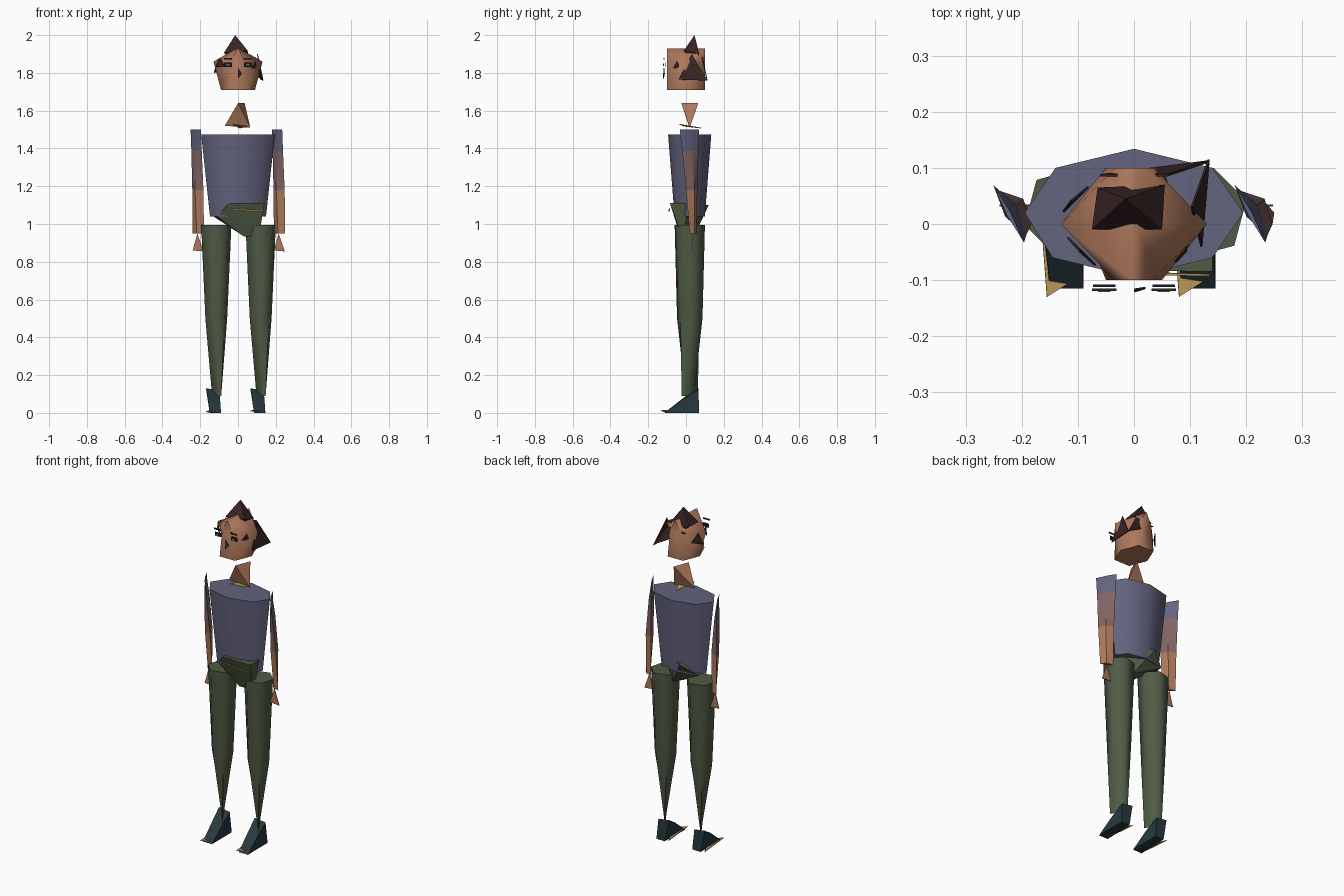
import bpy, bmesh, math
from mathutils import Vector

cube = bpy.data.objects.get("Cube")
if cube:
    bpy.data.objects.remove(cube, do_unlink=True)


def material(name, r, g, b):
    m = bpy.data.materials.new(name)
    m.use_nodes = True
    m.diffuse_color = (r, g, b, 1)
    node = m.node_tree.nodes["Principled BSDF"]
    node.inputs["Base Color"].default_value = (r, g, b, 1)
    node.inputs["Roughness"].default_value = 0.8
    return m


SKIN = material("skin", .42, .19, .105)
SHIRT = material("shirt blue", .125, .125, .21)
CUFF = material("sleeve mauve", .23, .13, .13)
PANTS = material("trouser green", .08, .105, .06)
HAIR = material("hair brown", .04, .018, .018)
SHOE = material("shoe navy", .02, .04, .048)
GOLD = material("gold trim", .5, .32, .1)
IRIS = material("iris teal", .08, .17, .18)
DARK = material("eye black", .012, .01, .01)


def finish(name, bm, mats, smooth):
    bmesh.ops.recalc_face_normals(bm, faces=bm.faces)
    mesh = bpy.data.meshes.new(name)
    bm.to_mesh(mesh)
    bm.free()
    for m in mats:
        mesh.materials.append(m)
    ob = bpy.data.objects.new(name, mesh)
    bpy.context.collection.objects.link(ob)
    if smooth:
        bpy.ops.object.select_all(action="DESELECT")
        ob.select_set(True)
        bpy.context.view_layer.objects.active = ob
        bpy.ops.object.shade_smooth_by_angle(angle=math.radians(smooth))
    return ob


def loft(name, rings, mats, smooth=55):
    """Skin between rings of equal length; the ends are capped."""
    bm = bmesh.new()
    rows = [[bm.verts.new(p) for p in ring] for ring in rings]
    n = len(rows[0])
    for level, (a, b) in enumerate(zip(rows, rows[1:])):
        for i in range(n):
            j = (i + 1) % n
            f = bm.faces.new((a[i], a[j], b[j], b[i]))
            f.material_index = min(level, len(mats) - 1)
    bm.faces.new(rows[0])
    bm.faces.new(rows[-1]).material_index = len(mats) - 1
    bmesh.ops.remove_doubles(bm, verts=bm.verts, dist=.0005)
    return finish(name, bm, mats, smooth)


def hull(name, points, mats, smooth=0):
    bm = bmesh.new()
    for p in points:
        bm.verts.new(p)
    res = bmesh.ops.convex_hull(bm, input=bm.verts)
    loose = [g for g in res["geom_interior"] if isinstance(g, bmesh.types.BMVert)]
    bmesh.ops.delete(bm, geom=loose, context="VERTS")
    return finish(name, bm, mats, smooth)


def plate(name, points, mat):
    bm = bmesh.new()
    bm.faces.new([bm.verts.new(p) for p in points])
    ob = finish(name, bm, [mat], 0)
    ob.modifiers.new("thickness", "SOLIDIFY").thickness = .004
    return ob


def ring(outline, z, dx=0):
    return [(x + dx, y, z) for x, y in outline]


def hexagon(half, end, depth):
    return [(-half, 0), (-end, -depth), (end, -depth),
            (half, 0), (end, depth), (-end, depth)]


# Head with a ridged crown, and the wedge-shaped neck
loft("head", [ring(hexagon(.09, .05, .1), 1.71),
              ring(hexagon(.13, .035, .1), 1.86),
              ring(hexagon(.006, .004, .1), 1.93)], [SKIN], 70)
hull("neck", [(0, -.025, 1.64), (.035, .065, 1.64),
              (-.07, .015, 1.52), (.065, .02, 1.51)], [SKIN])
plate("collar", [(-.03, -.035, 1.53), (.05, -.01, 1.52), (.01, .08, 1.51)], GOLD)

# Hair: crown spike, side lock and temple patches
hull("hair_crown", [(-.015, .045, 2), (-.065, .065, 1.9), (-.075, -.01, 1.905),
                    (.05, -.01, 1.92), (.055, .07, 1.9), (.03, .04, 1.83)], [HAIR])
plate("hair_lock", [(.135, .115, 1.76), (.122, -.04, 1.765), (.105, .03, 1.9)], HAIR)
plate("hair_back", [(-.06, .085, 1.87), (.06, .085, 1.88), (.135, .11, 1.76)], HAIR)
plate("temple_left", [(.1, -.03, 1.82), (.075, -.07, 1.825), (.094, -.05, 1.86)], HAIR)
plate("temple_right", [(-.12, -.025, 1.83), (-.07, -.075, 1.83), (-.098, -.05, 1.88)], HAIR)
plate("temple_rear", [(-.125, .02, 1.8), (-.08, .065, 1.81), (-.11, .04, 1.87)], HAIR)


# Face details float just ahead of the head
def rectangle(name, x, z, w, h, y, mat):
    plate(name, [(x - w, y, z - h), (x + w, y, z - h),
                 (x + w, y, z + h), (x - w, y, z + h)], mat)


for side, sx in (("left", 1), ("right", -1)):
    x = .053 * sx
    rectangle(f"eye_{side}", x, 1.843, .02, .011, -.112, DARK)
    rectangle(f"iris_{side}", x, 1.843, .011, .007, -.117, IRIS)
    rectangle(f"brow_{side}", x, 1.876, .022, .004, -.115, HAIR)
plate("nose", [(0, -.115, 1.825), (.02, -.112, 1.795), (0, -.118, 1.77)], HAIR)

# Torso: octagon narrowing to the waist
chest = [(0, .134), (.14, .1), (.195, .02), (.14, -.06),
         (0, -.095), (-.145, -.06), (-.195, .02), (-.14, .1)]
waist = [(x * .76, .02 + (y - .02) * .7) for x, y in chest]
loft("torso", [ring(waist, 1.04), ring(chest, 1.475)], [SHIRT])

# Hip piece set diagonally across the waist, with a thin belt strip
hull("hips", [(.14, -.085, 1.11), (.14, .02, 1.11), (-.045, .12, 1.1),
              (-.045, -.082, 1.11), (-.13, .07, 1.04), (-.11, -.03, 1.04),
              (.03, -.03, .935), (.11, -.02, .93), (.05, .05, .95)], [PANTS], 40)
plate("belt", [(-.03, -.084, 1.075), (.135, -.089, 1.065),
               (.135, -.089, 1.073), (-.03, -.086, 1.083)], GOLD)


# Limbs repeat by sliding sideways
def blade(z, a, b, t):
    mid = (Vector(a) + Vector(b)) / 2
    return [(a[0], a[1], z), (mid.x + t, mid.y + t, z),
            (b[0], b[1], z), (mid.x - t, mid.y - t, z)]


for side, arm_dx, leg_dx in (("left", 0, 0), ("right", -.43, -.235)):
    # Flat arm: bare forearm, faded cuff, sleeve
    levels = [(.95, (.19, .055), (.25, .02), .008),
              (1.18, (.188, .06), (.247, .0), .015),
              (1.39, (.183, .066), (.238, -.02), .01),
              (1.5, (.179, .07), (.234, -.033), .003)]
    rings = [[(x + arm_dx, y, z) for x, y, z in blade(*lv)] for lv in levels]
    loft(f"arm_{side}", rings, [SKIN, CUFF, SHIRT], 40)
    plate(f"hand_{side}", [(x + arm_dx, .035, z) for x, z in
                           ((.19, .86), (.248, .855), (.215, .95))], SKIN)

    # Leg: six-sided, pinched to a diagonal edge at the ankle
    dx = .12 + leg_dx
    thigh = [(.083 * math.cos(a), .02 + .083 * math.sin(a))
             for a in (math.radians(60 * i + 15) for i in range(6))]
    knee = [(x * .72, .02 + (y - .02) * .84) for x, y in thigh]
    ankle = []
    for x, y in thigh:
        s = (x - (y - .02)) / .117
        ankle.append((s * .024 + .002, .02 - s * .043))
    loft(f"leg_{side}", [ring(ankle, .09, dx), ring(knee, .5, dx),
                         ring(thigh, .995, dx)], [PANTS], 65)

    # Wedge shoe with a thin sole
    dx = .115 + leg_dx
    shoe = [(-.03, -.115, 0), (.03, -.115, 0), (.03, .07, 0), (-.025, .07, 0),
            (-.05, .065, .13), (.02, .065, .12), (-.04, 0, .09), (.025, -.01, .075)]
    hull(f"shoe_{side}", [(x + dx, y, z) for x, y, z in shoe], [SHOE])
    plate(f"sole_{side}", [(-.035 + dx, -.13, .012), (.028 + dx, -.09, .003),
                           (-.05 + dx, .07, .008)], GOLD)
